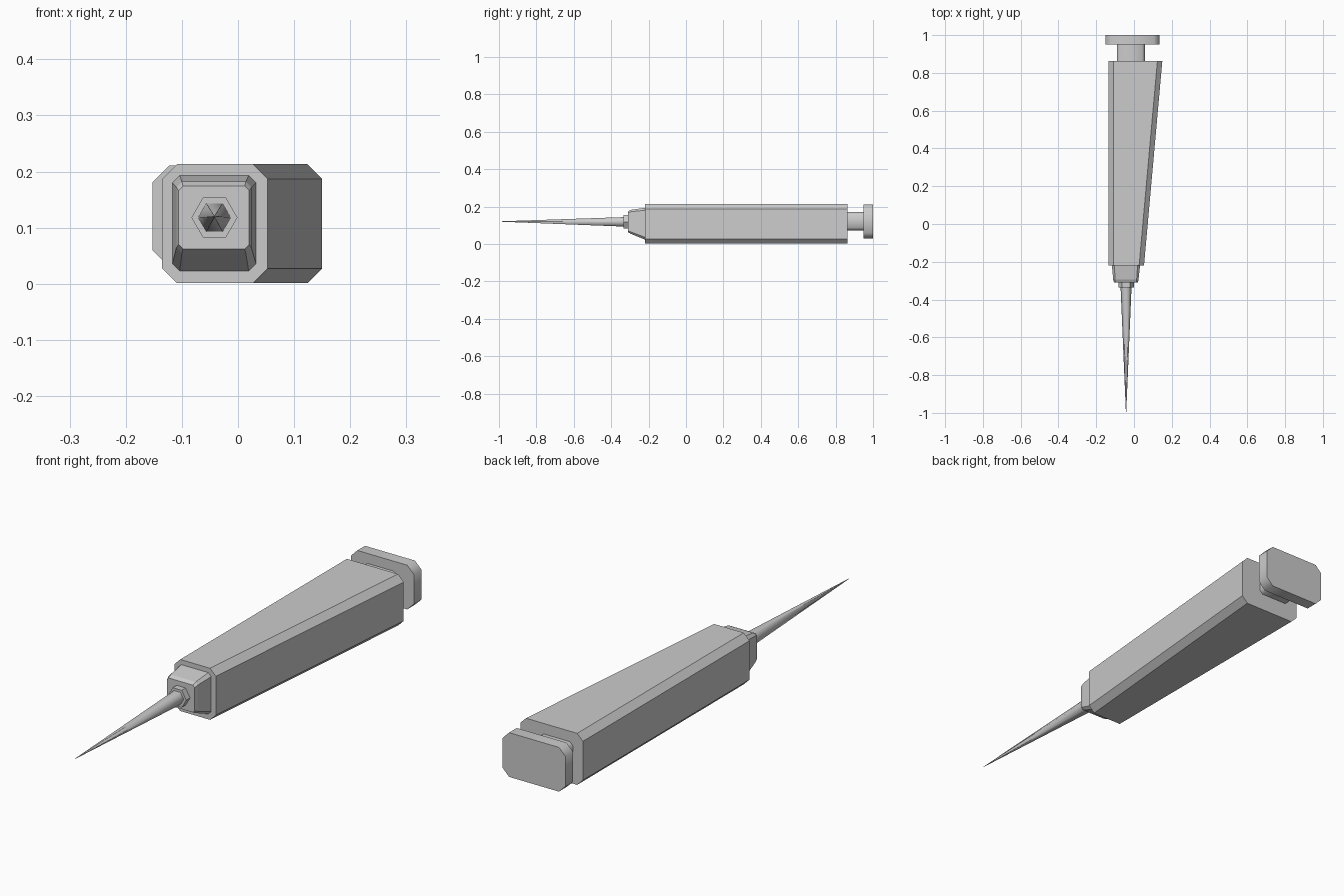
import bpy, bmesh, math

if "Cube" in bpy.data.objects:
    bpy.data.objects.remove(bpy.data.objects["Cube"])


def octagon(x0, x1, z0, z1, c):
    """Rectangle in the xz plane with its corners cut off by c."""
    return [(x0 + c, z0), (x1 - c, z0), (x1, z0 + c), (x1, z1 - c),
            (x1 - c, z1), (x0 + c, z1), (x0, z1 - c), (x0, z0 + c)]


def hexagon(x, z, r):
    return [(x + r * math.cos(i * math.pi / 3), z + r * math.sin(i * math.pi / 3))
            for i in range(6)]


def loft(name, sections, smooth=None):
    """Bridge a list of (y, outline) sections along y and cap both ends."""
    bm = bmesh.new()
    rings = [[bm.verts.new((x, y, z)) for x, z in outline] for y, outline in sections]
    n = len(rings[0])
    for a, b in zip(rings, rings[1:]):
        for i in range(n):
            j = (i + 1) % n
            bm.faces.new((a[i], a[j], b[j], b[i]))
    bm.faces.new(rings[0])
    bm.faces.new(rings[-1][::-1])
    bmesh.ops.recalc_face_normals(bm, faces=bm.faces)
    mesh = bpy.data.meshes.new(name)
    bm.to_mesh(mesh)
    bm.free()
    obj = bpy.data.objects.new(name, mesh)
    bpy.context.collection.objects.link(obj)
    if smooth:
        bpy.ops.object.select_all(action='DESELECT')
        obj.select_set(True)
        bpy.context.view_layer.objects.active = obj
        bpy.ops.object.shade_smooth_by_angle(angle=math.radians(smooth))
    return obj


AX, AZ = -0.042, 0.118  # needle axis

# Main body, widening towards the back on one side
loft("body", [(-0.22, octagon(-0.135, 0.053, 0.001, 0.213, 0.026)),
              (0.863, octagon(-0.135, 0.15, 0.001, 0.213, 0.026))])

# Tapered nose with a sloping underside
loft("nose", [(-0.22, octagon(-0.117, 0.032, 0.023, 0.193, 0.013)),
              (-0.295, octagon(-0.110, 0.024, 0.054, 0.182, 0.010)),
              (-0.31, octagon(-0.106, 0.020, 0.062, 0.174, 0.008))])

# Hexagonal collar and needle
loft("collar", [(-0.31, hexagon(AX, AZ, 0.041)), (-0.335, hexagon(AX, AZ, 0.041))])
loft("needle", [(-0.335, hexagon(AX, AZ, 0.029)),
                (-1.0, hexagon(AX, AZ + 0.002, 0.0008))], smooth=65)

# Plunger rod and thumb cap
loft("plunger_rod", [(0.863, octagon(-0.09, 0.057, 0.073, 0.17, 0.014)),
                     (0.95, octagon(-0.09, 0.057, 0.073, 0.17, 0.014))], smooth=50)
loft("thumb_cap", [(0.95, octagon(-0.152, 0.135, 0.029, 0.211, 0.03)),
                   (1.0, octagon(-0.152, 0.135, 0.029, 0.211, 0.03))], smooth=50)
